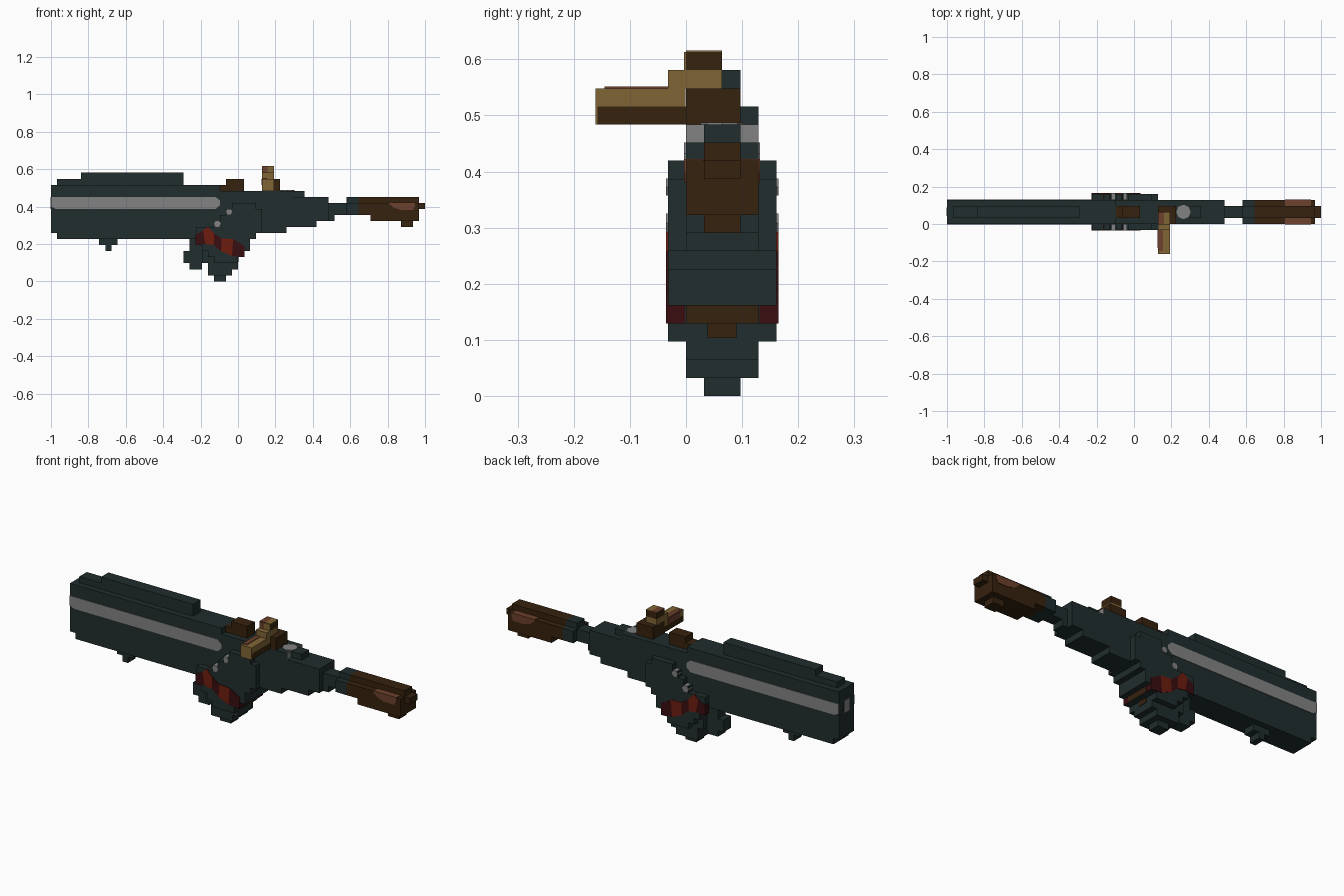
import bpy, bmesh, math

cube = bpy.data.objects.get("Cube")
if cube:
    bpy.data.objects.remove(cube, do_unlink=True)

U = 2 / 62          # one block of the modelling grid
T = 0.1             # thickness of painted plates, in blocks


def material(name, r, g, b):
    m = bpy.data.materials.new(name)
    m.use_nodes = True
    m.diffuse_color = (r, g, b, 1)
    m.node_tree.nodes["Principled BSDF"].inputs["Base Color"].default_value = (r, g, b, 1)
    return m


steel = material("dark teal steel", 0.0152, 0.0262, 0.0262)
grey = material("light grey metal", 0.225, 0.225, 0.225)
brown = material("dark brown", 0.037, 0.016, 0.0045)
tan = material("tan brass", 0.216, 0.130, 0.036)
rust = material("reddish brown", 0.150, 0.052, 0.025)
red = material("bright red", 0.156, 0.0125, 0.005)
maroon = material("dark red", 0.042, 0.004, 0.005)


def finish(name, mat, bm):
    bmesh.ops.recalc_face_normals(bm, faces=bm.faces)
    me = bpy.data.meshes.new(name)
    bm.to_mesh(me)
    bm.free()
    me.materials.append(mat)
    ob = bpy.data.objects.new(name, me)
    bpy.context.scene.collection.objects.link(ob)


def prism(bm, pts, j0, j1):
    """Extrude a side outline (grid x, z) from depth j0 to j1."""
    a = [bm.verts.new((-1 + x * U, j0 * U, z * U)) for x, z in pts]
    b = [bm.verts.new((-1 + x * U, j1 * U, z * U)) for x, z in pts]
    bm.faces.new(a)
    bm.faces.new(b[::-1])
    for i in range(len(pts)):
        n = (i + 1) % len(pts)
        bm.faces.new((a[i], b[i], b[n], a[n]))


def blocks(name, mat, boxes):
    """Boxes given as x0, x1, z0, z1, y0, y1 in grid units."""
    bm = bmesh.new()
    for x0, x1, z0, z1, y0, y1 in boxes:
        prism(bm, [(x0, z0), (x1, z0), (x1, z1), (x0, z1)], y0, y1)
    finish(name, mat, bm)


def side_plates(name, mat, outlines, j0, j1):
    """The same outlines on both flanks, mirrored about the middle plane."""
    bm = bmesh.new()
    for pts in outlines:
        prism(bm, pts, j0, j1)
        prism(bm, pts, 4 - j1, 4 - j0)
    finish(name, mat, bm)


def dot(x, z, r):
    return [(x + r * math.cos(a * math.pi / 3), z + r * math.sin(a * math.pi / 3)) for a in range(6)]


# Barrel housing with top rib and small foot
blocks("barrel_housing", steel, [(0, 1, 8, 16, 0, 4), (1, 28, 7, 16, 0, 4)])
blocks("top_rib", steel, [(1, 5, 16, 17, 1, 3), (5, 22, 16, 18, 1, 3)])
blocks("foot", steel, [(8, 11, 6, 7, 1, 3), (9, 10, 5, 6, 1, 3)])
side_plates("side_stripe", grey, [[(0, 12.4), (0, 14), (27.3, 14), (28, 13.4), (28, 12.6),
                                   (27.3, 12), (0.8, 12)]], -T, 0)
blocks("muzzle_mark", grey, [(-T, 0, 12, 14, 1.3, 2.7)])

# Receiver stepping down to the rear rod
blocks("receiver", steel, [(28, 39, 8, 15, 0, 4), (39, 40, 9, 15, 0, 4), (40, 42, 9, 14, 0, 4),
                           (40, 42, 14, 15, 1, 3), (42, 44, 9, 14, 0, 4), (44, 46, 10, 14, 0, 4)])
blocks("rear_rod", steel, [(46, 49, 11, 13, 1, 3), (46, 47, 10, 11, 1, 3)])
blocks("rear_sight", brown, [(28, 32, 15, 16, 1, 3), (29, 32, 16, 17, 1, 3)])

# Grey marking on top of the receiver and down its step
bm = bmesh.new()
bmesh.ops.create_cone(bm, cap_ends=True, segments=8, radius1=1.2 * U, radius2=1.2 * U, depth=T * U)
bmesh.ops.translate(bm, verts=bm.verts, vec=(-1 + 39.2 * U, 2 * U, (15 + T / 2) * U))
finish("top_mark", grey, bm)
blocks("step_marks", grey, [(40, 40 + T, 14, 15, 0, 1), (40, 40 + T, 14, 15, 3, 4)])

# Lower housing and trigger hook
blocks("lower_housing", steel, [(26, 31, 2, 8, 0, 4), (26, 30, 1, 2, 0, 4), (27, 29, 0, 1, 1, 3),
                                (31, 32, 4, 8, 0, 4), (32, 33, 5, 8, 0, 4), (33, 34, 7, 8, 0, 4)])
blocks("trigger_hook", steel, [(22, 23, 3, 5, 1, 3), (23, 25, 2, 7, 1, 3), (25, 26, 3, 7, 0, 4)])
blocks("housing_back_patch", brown, [(32, 32 + T, 4, 5, 0, 4), (31, 31 + T, 3.2, 4, 1.2, 2.8)])

# Wide stepped cheek plates, one row per block of height from z = 3
rows = [(27, 31), (26, 32), (25, 33), (24, 33), (24, 34), (24, 35), (27, 35), (28, 35), (29, 35), (30, 34)]
side_plates("cheek_plates", steel,
            [[(a, z), (b, z), (b, z + 1), (a, z + 1)] for z, (a, b) in enumerate(rows, 3)], -1, 0)
side_plates("cheek_dots", grey, [dot(29.5, 11.55, 0.55), dot(27.55, 9.55, 0.6)], -1 - T, -0.05)

# Red band across the cheek plates
side_plates("dark_band", maroon, [
    [(23.95, 6), (23.95, 7.7), (25.2, 8.4), (25.6, 6.2)],
    [(27, 6), (27, 8), (28.3, 7.1), (28.2, 5)],
    [(30, 4.2), (30.2, 7), (32.05, 5.9), (32.05, 4)]], -1 - T, -0.05)
side_plates("bright_band", red, [
    [(25.6, 6.2), (25.2, 8.4), (26, 9.05), (27, 8), (27, 6)],
    [(28.2, 5), (28.3, 7.1), (30.2, 7), (30, 4.2)]], -1 - T, -0.05)

# Side lever on top
blocks("lever_base", brown, [(35, 38, 15, 17, 0, 3), (35, 37, 15, 16, -4.9, 0), (35, 37, 18, 19, 0, 2)])
blocks("lever_arm", tan, [(35, 37, 16, 17, -5, -0.02), (35, 37, 17, 18, -1, 2), (35, 37, 15, 16, -5, -4.9),
                          (36, 37, 19, 19 + T, 0, 2), (35.9, 37, 18, 19, -T, 0)])
blocks("lever_wear", rust, [(35, 35.8, 17, 17 + T, -4.5, -1), (35, 35.9, 18, 19, -T, 0),
                            (35, 36, 19, 19 + T, 0, 2), (35 - T, 35, 16, 17, -4, -1)])

# Rear handle with collar
blocks("handle_collar", steel, [(49, 51, 11, 13, 0, 4), (49, 51, 13, 14, 1, 3)])
blocks("rear_handle", brown, [(51, 53, 11, 13, 0, 4), (53, 61, 10.99, 13, 0, 4), (53, 61, 10, 11, 0, 4),
                              (51, 61, 13, 14, 1, 3), (58, 60, 9, 10, 1, 3), (61, 62, 12, 13, 1, 3)])
side_plates("handle_wear", rust, [[(56, 12.9), (56.8, 12.2), (58, 11.8), (60, 11.8), (60.3, 12.4),
                                   (60.3, 13 + T), (56, 13 + T)]], -T, 0.98)
